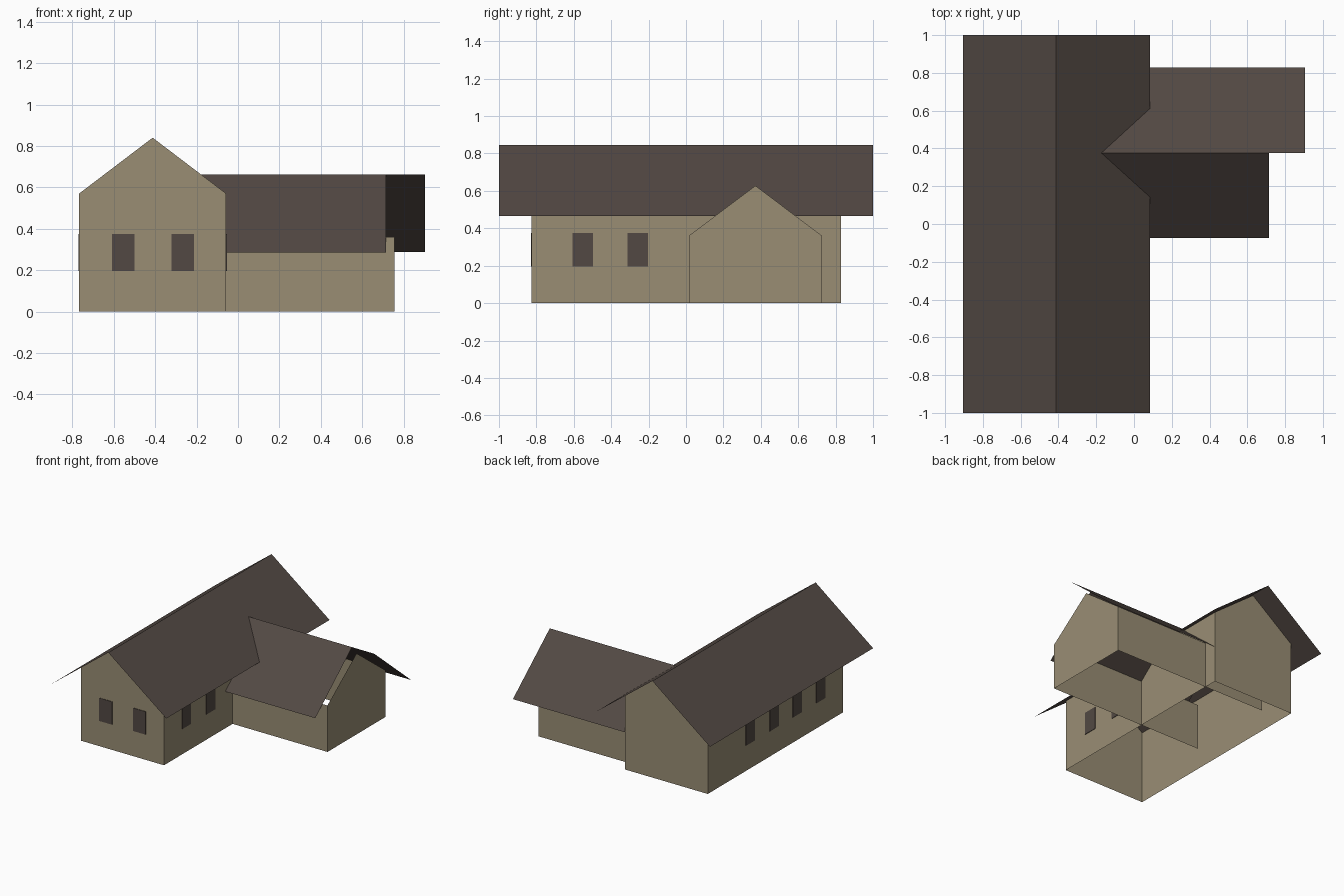
import bpy

if "Cube" in bpy.data.objects:
    bpy.data.objects.remove(bpy.data.objects["Cube"])


def material(name, rgb):
    m = bpy.data.materials.new(name)
    m.diffuse_color = (*rgb, 1)
    m.use_nodes = True
    m.node_tree.nodes["Principled BSDF"].inputs["Base Color"].default_value = m.diffuse_color
    return m


WALL = material("tan_wall", (0.32, 0.268, 0.175))
DARK = material("dark_brown", (0.085, 0.066, 0.056))


def mesh_object(name, verts, faces, mat):
    me = bpy.data.meshes.new(name)
    me.from_pydata(verts, [], faces)
    me.materials.append(mat)
    ob = bpy.data.objects.new(name, me)
    bpy.context.collection.objects.link(ob)
    return ob


def along(axis, a, s, z):
    """Point at distance a along the ridge and s across it."""
    return (s, a, z) if axis == 'Y' else (a, s, z)


def gable_shell(name, axis, a0, a1, s0, s1, eave, apex, far_gable=True):
    """Walls open at top and bottom, with pentagon gable ends."""
    mid = (s0 + s1) / 2
    prof = [(s0, 0), (s1, 0), (s1, eave), (mid, apex), (s0, eave)]
    verts = [along(axis, a, s, z) for a in (a0, a1) for s, z in prof]
    faces = [(5, 0, 4, 9), (1, 6, 7, 2), (9, 8, 7, 6, 5)]
    if far_gable:
        faces.append((0, 1, 2, 3, 4))
    if axis == 'X':
        faces = [f[::-1] for f in faces]
    return mesh_object(name, verts, faces, WALL)


def roof_slope(name, axis, a0, a1, ridge, eave):
    """Thin sheet from ridge (s, z) down to eave (s, z)."""
    verts = [along(axis, a, *p) for a, p in
             ((a0, ridge), (a1, ridge), (a1, eave), (a0, eave))]
    face = [0, 1, 2, 3]
    if (axis == 'Y') == (eave[0] > ridge[0]):
        face.reverse()
    return mesh_object(name, verts, [face], DARK)


def window(name, axis, wall, c, side):
    """Thin plate on a wall; axis is the direction along the wall."""
    w, z0, z1 = 0.055, 0.197, 0.375
    verts = [along(axis, a, s, z) for s in (wall, wall + side * 0.004)
             for a, z in ((c - w, z0), (c + w, z0), (c + w, z1), (c - w, z1))]
    face = [4, 5, 6, 7]
    rim = [[i, (i + 1) % 4, (i + 1) % 4 + 4, i + 4] for i in range(4)]
    faces = [face] + rim
    if (axis == 'X') == (side > 0):
        faces = [f[::-1] for f in faces]
    return mesh_object(name, verts, faces, DARK)


# Walls
gable_shell("main_walls", 'Y', -0.825, 0.83, -0.768, -0.057, 0.57, 0.84)
gable_shell("wing_walls", 'X', -0.585, 0.757, 0.015, 0.727, 0.36, 0.628, False)

# Main roof
roof_slope("main_roof_left", 'Y', -1, 1, (-0.412, 0.845), (-0.905, 0.467))
roof_slope("main_roof_right", 'Y', -1, 1, (-0.412, 0.845), (0.085, 0.467))

# Wing roof, front slope is shorter than the back slope
roof_slope("wing_roof_front", 'X', -0.5, 0.715, (0.376, 0.663), (-0.075, 0.285))
roof_slope("wing_roof_back", 'X', -0.5, 0.905, (0.376, 0.663), (0.828, 0.287))

# Windows on front, right and left walls
for i, x in enumerate((-0.555, -0.267)):
    window(f"front_window_{i}", 'X', -0.825, x, -1)
for i, y in enumerate((-0.552, -0.257)):
    window(f"right_window_{i}", 'Y', -0.057, y, 1)
for i, y in enumerate((-0.552, -0.265, 0.02, 0.31)):
    window(f"left_window_{i}", 'Y', -0.768, y, -1)
